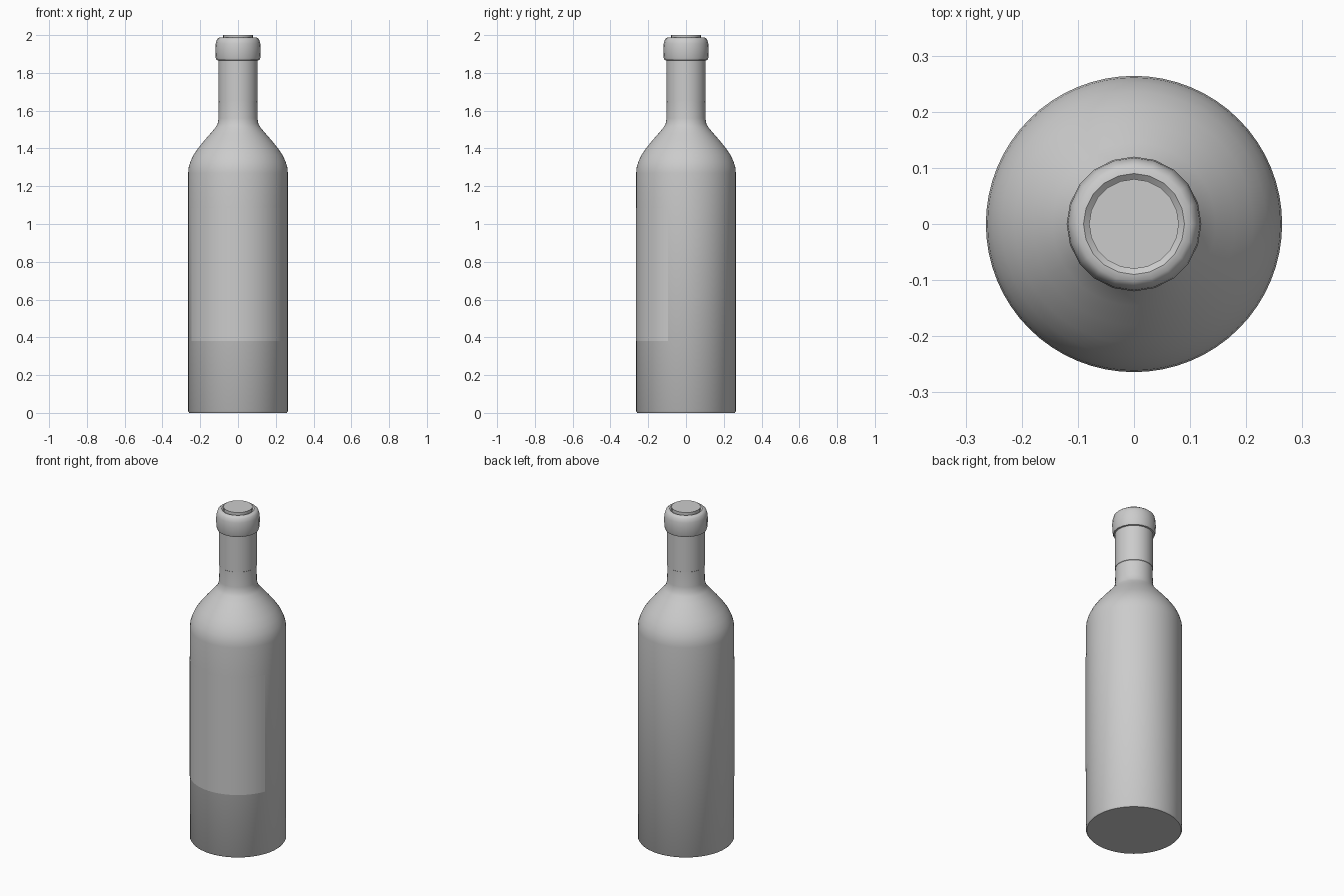
import bpy, bmesh, math

if "Cube" in bpy.data.objects:
    bpy.data.objects.remove(bpy.data.objects["Cube"])


def lathe(name, profile, sides, start=0.0, sweep=2 * math.pi):
    """Revolve (radius, z) points about z; radius 0 makes a pole."""
    closed = sweep > 6.28
    columns = sides if closed else sides + 1
    bm = bmesh.new()
    rings = []
    for r, z in profile:
        if r == 0:
            rings.append([bm.verts.new((0, 0, z))] * columns)
            continue
        angles = [start + sweep * i / sides for i in range(columns)]
        rings.append([bm.verts.new((r * math.cos(a), r * math.sin(a), z)) for a in angles])
    for low, high in zip(rings, rings[1:]):
        for i in range(sides):
            j = (i + 1) % columns
            corners = list(dict.fromkeys((low[i], low[j], high[j], high[i])))
            bm.faces.new(corners)
    mesh = bpy.data.meshes.new(name)
    bm.to_mesh(mesh)
    bm.free()
    obj = bpy.data.objects.new(name, mesh)
    bpy.context.collection.objects.link(obj)
    bpy.ops.object.select_all(action='DESELECT')
    obj.select_set(True)
    bpy.context.view_layer.objects.active = obj
    bpy.ops.object.shade_smooth_by_angle(angle=math.radians(40))
    return obj


# Glass: flat base, straight body, rounded shoulder, neck
lathe("bottle", [
    (0, 0), (0.258, 0), (0.264, 0.008), (0.264, 1.27), (0.261, 1.30),
    (0.252, 1.33), (0.236, 1.365), (0.212, 1.40), (0.18, 1.44),
    (0.145, 1.48), (0.12, 1.51), (0.108, 1.53), (0.103, 1.56),
    (0.102, 1.66), (0.102, 1.88)], 64)

# Foil sleeve around the upper neck
lathe("neck_sleeve", [(0.102, 1.65), (0.1045, 1.652), (0.1045, 1.88)], 32)

# Rounded collar at the mouth
lathe("lip_ring", [
    (0.102, 1.866), (0.114, 1.868), (0.118, 1.88), (0.12, 1.925),
    (0.118, 1.955), (0.112, 1.977), (0.102, 1.986), (0.09, 1.988),
    (0.08, 1.98)], 20)

# Cork filling the mouth
lathe("cork", [(0.08, 1.90), (0.08, 2.0), (0, 2.0)], 20)

# Thin label wrapped around the front
lathe("label", [(0.2648, 0.38), (0.2648, 1.085)], 32,
      start=math.radians(-159), sweep=math.radians(138))
